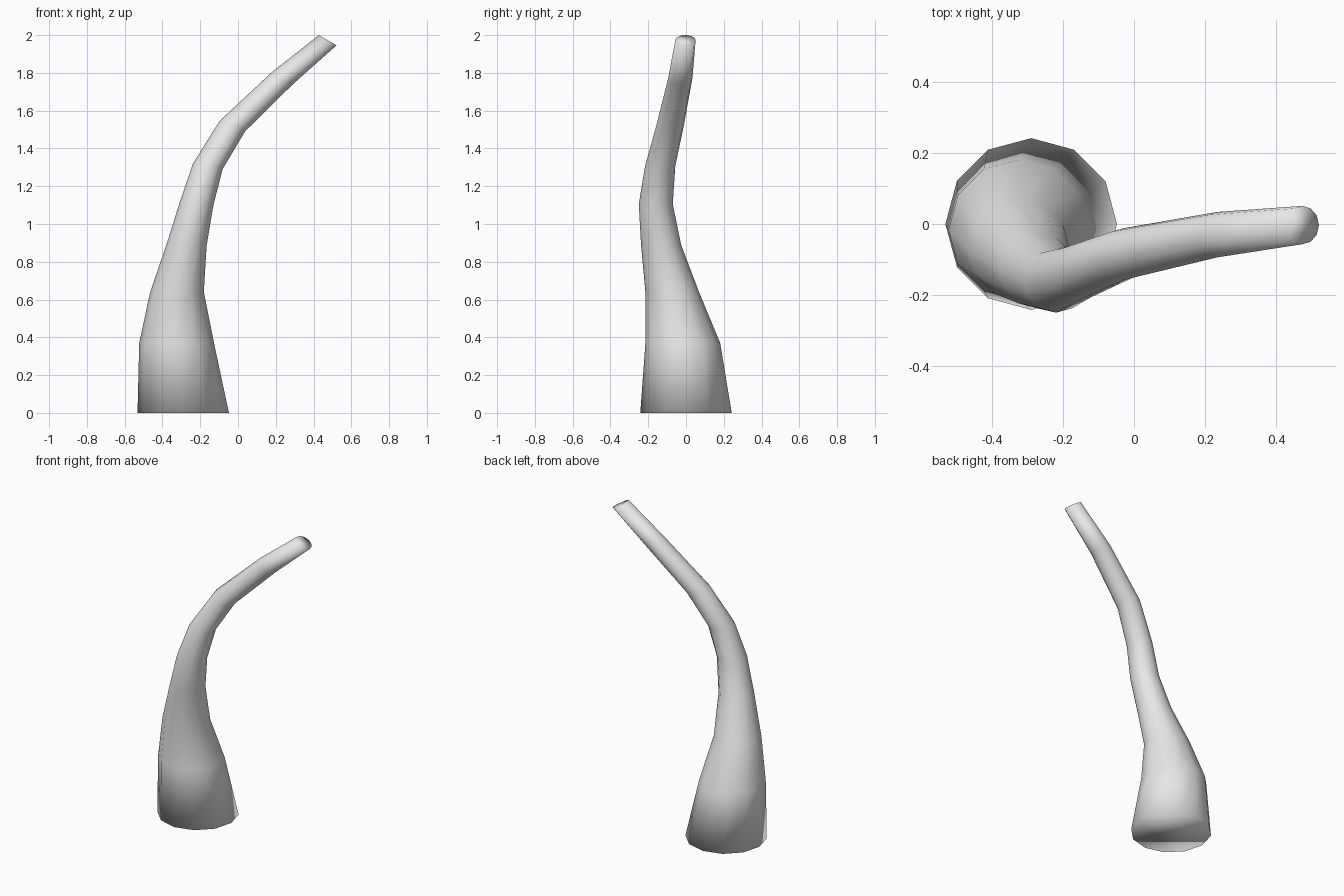
import bpy
import bmesh
from math import cos, sin, radians, tau

cube = bpy.data.objects.get("Cube")
if cube:
    bpy.data.objects.remove(cube, do_unlink=True)

# Plain grey surface
grey = bpy.data.materials.new("light grey")
grey.use_nodes = True
colour = (0.8, 0.8, 0.8, 1.0)
grey.diffuse_color = colour
grey.node_tree.nodes["Principled BSDF"].inputs["Base Color"].default_value = colour

# Sections from base to tip: centre x, y, z, radius, lean towards +x in degrees
SECTIONS = [
    (-0.29, 0.0, 0.0, 0.242, 0),
    (-0.325, -0.017, 0.37, 0.198, 0),
    (-0.323, -0.073, 0.64, 0.142, 0),
    (-0.272, -0.132, 0.89, 0.106, 2),
    (-0.22, -0.16, 1.105, 0.09, 4),
    (-0.16, -0.137, 1.305, 0.08, 10),
    (-0.03, -0.085, 1.518, 0.073, 22),
    (0.235, -0.03, 1.772, 0.064, 30),
    (0.475, -0.003, 1.973, 0.054, 30),
]
SIDES = 12


def add_ring(bm, x, y, z, radius, lean):
    tilt = radians(lean)
    ring = []
    for i in range(SIDES):
        a = tau * i / SIDES
        u, v = radius * cos(a), radius * sin(a)
        ring.append(bm.verts.new((x + u * cos(tilt), y + v, z - u * sin(tilt))))
    return ring


# Curved tapering horn, closed at both ends
bm = bmesh.new()
rings = [add_ring(bm, *section) for section in SECTIONS]
for low, high in zip(rings, rings[1:]):
    for i in range(SIDES):
        j = (i + 1) % SIDES
        bm.faces.new((low[i], low[j], high[j], high[i]))
bm.faces.new(rings[0][::-1])
bm.faces.new(rings[-1])
for face in bm.faces:
    face.smooth = True

mesh = bpy.data.meshes.new("curved_horn")
bm.to_mesh(mesh)
bm.free()
mesh.materials.append(grey)
horn = bpy.data.objects.new("curved_horn", mesh)
bpy.context.collection.objects.link(horn)
